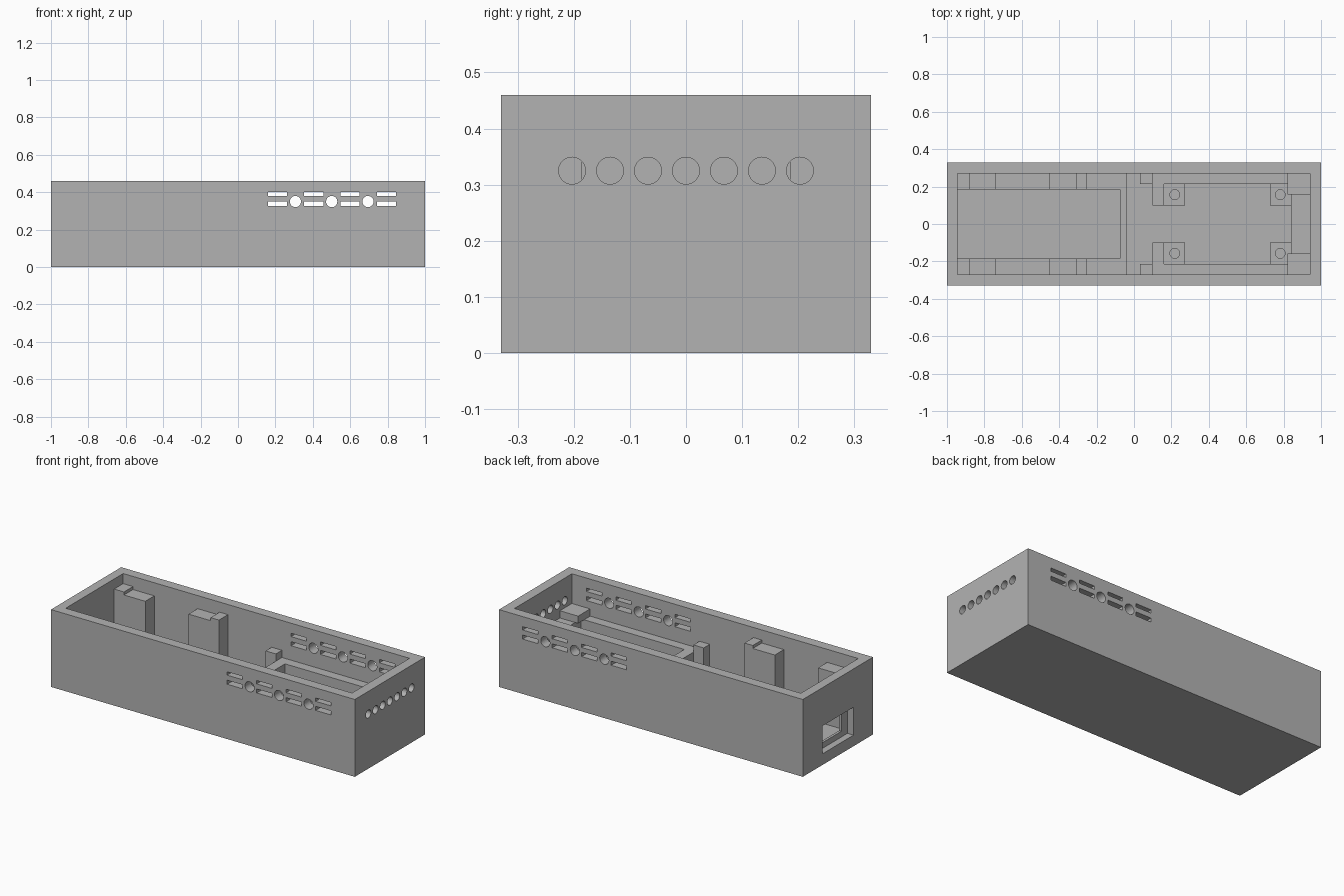
import bpy, bmesh, math
from mathutils import Matrix, Vector

cube = bpy.data.objects.get("Cube")
if cube:
    bpy.data.objects.remove(cube, do_unlink=True)

grey = bpy.data.materials.new("plain grey")
grey.use_nodes = True
grey.diffuse_color = (0.45, 0.45, 0.45, 1)
grey.node_tree.nodes["Principled BSDF"].inputs["Base Color"].default_value = (0.45, 0.45, 0.45, 1)

FLOOR = 0.06
WALL_Y = 0.27
IN_L, IN_R = -0.945, 0.94
RAIL_TOP = 0.24
CLIP_TOP = 0.283


def add_box(bm, x, y, z):
    size = [b - a for a, b in (x, y, z)]
    mid = Vector([(a + b) / 2 for a, b in (x, y, z)])
    bmesh.ops.create_cube(bm, size=1, matrix=Matrix.Translation(mid) @ Matrix.Diagonal((*size, 1)))


def add_rod(bm, centre, radius, length, axis):
    turn = {"X": Matrix.Rotation(math.pi / 2, 4, "Y"),
            "Y": Matrix.Rotation(math.pi / 2, 4, "X"),
            "Z": Matrix.Identity(4)}[axis]
    bmesh.ops.create_cone(bm, cap_ends=True, segments=32, radius1=radius, radius2=radius,
                          depth=length, matrix=Matrix.Translation(centre) @ turn)


def finish(name, bm):
    mesh = bpy.data.meshes.new(name)
    bm.to_mesh(mesh)
    bm.free()
    mesh.materials.append(grey)
    obj = bpy.data.objects.new(name, mesh)
    bpy.context.collection.objects.link(obj)
    return obj


def box(name, x, y, z):
    bm = bmesh.new()
    add_box(bm, x, y, z)
    return finish(name, bm)


def cut(obj, bm):
    cutter = finish("cutter", bm)
    cutter.hide_render = True
    mod = obj.modifiers.new("cut", "BOOLEAN")
    mod.operation = "DIFFERENCE"
    mod.solver = "EXACT"
    mod.object = cutter
    bpy.context.view_layer.objects.active = obj
    bpy.ops.object.modifier_apply(modifier=mod.name)
    bpy.data.objects.remove(cutter, do_unlink=True)


def span(side, a, b):
    return tuple(sorted((side * a, side * b)))


# Open case
case = box("case", (-1, 1), (-0.33, 0.33), (0, 0.46))
bm = bmesh.new()
add_box(bm, (IN_L, IN_R), (-WALL_Y, WALL_Y), (FLOOR, 0.6))
cut(case, bm)

# Side vents: slots and round holes through both long walls
bm = bmesh.new()
for i in range(4):
    x = 0.16 + i * 0.194
    for z in ((0.38, 0.4), (0.326, 0.35)):
        add_box(bm, (x, x + 0.102), (-0.5, 0.5), z)
for i in range(3):
    add_rod(bm, (0.307 + i * 0.194, 0, 0.35), 0.03, 1, "Y")
cut(case, bm)

# Row of round holes in the end wall
bm = bmesh.new()
for i in range(-3, 4):
    add_rod(bm, (0.97, i * 0.0677, 0.325), 0.024, 0.2, "X")
cut(case, bm)

# Stepped socket opening in the other end wall
for x, y, z in (((-1.1, -0.96), 0.147, (0.066, 0.232)),
                ((-1.1, -0.9), 0.09, (0.1, 0.212))):
    bm = bmesh.new()
    add_box(bm, x, (-y, y), z)
    cut(case, bm)

# Cross wall between the two compartments
box("cross_wall", (-0.075, -0.04), (-WALL_Y, WALL_Y), (FLOOR, 0.12))

for side, label in ((1, "back"), (-1, "front")):
    # Ledge and stepped support posts of the large compartment
    outer = span(side, 0.185, WALL_Y)
    box(label + "_ledge", (IN_L, -0.075), outer, (FLOOR, 0.12))
    for name, x, top in (("outer_post_stop", (IN_L, -0.88), 0.4),
                         ("outer_post", (-0.88, -0.74), 0.382),
                         ("inner_post", (-0.455, -0.31), 0.382),
                         ("inner_post_stop", (-0.31, -0.255), 0.4)):
        box(f"{label}_{name}", x, outer, (FLOOR, top))

    # Board frame: long rail, corner return and raised clips
    rail = span(side, 0.213, WALL_Y)
    box(label + "_rail", (0.1, IN_R), rail, (FLOOR, RAIL_TOP))
    box(label + "_rail_return", (0.1, 0.16), span(side, 0.1, 0.213), (FLOOR, RAIL_TOP))
    box(label + "_rail_clip", (0.033, 0.1), rail, (FLOOR, CLIP_TOP))
    box(label + "_corner_clip", (0.82, IN_R), span(side, 0.157, WALL_Y), (RAIL_TOP, CLIP_TOP))

    # Screw pads
    for x, hole in (((0.16, 0.272), 0.218), ((0.728, 0.84), 0.782)):
        pad = box(label + "_screw_pad", x, span(side, 0.1, 0.213), (FLOOR, 0.185))
        bm = bmesh.new()
        add_rod(bm, (hole, side * 0.157, 0.2), 0.026, 0.2, "Z")
        cut(pad, bm)

# End block of the board frame
box("rail_end_block", (0.84, IN_R), (-0.213, 0.213), (FLOOR, RAIL_TOP))
